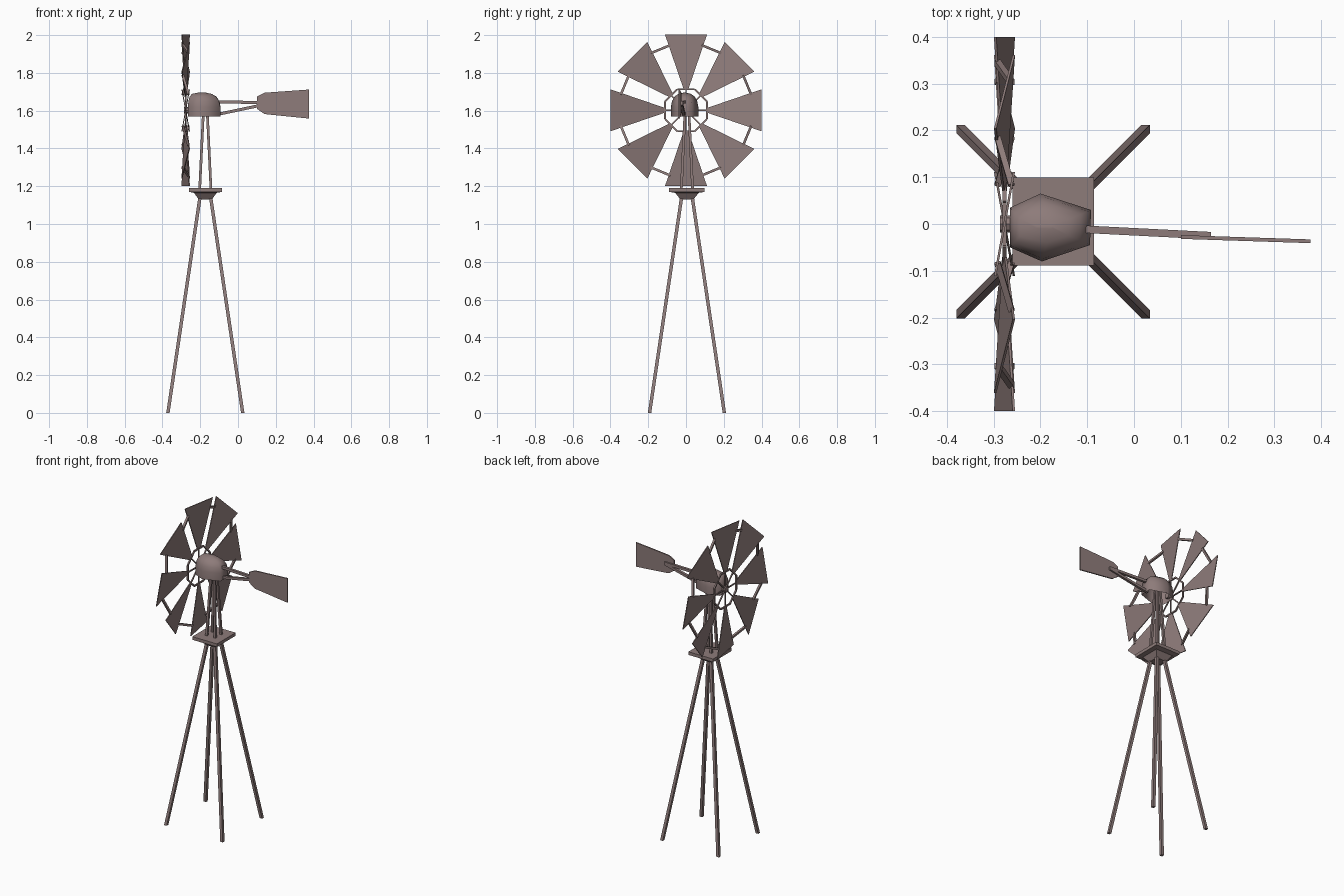
import bpy, bmesh, math
from mathutils import Vector, Matrix

cube = bpy.data.objects.get("Cube")
if cube:
    bpy.data.objects.remove(cube, do_unlink=True)

metal = bpy.data.materials.new("weathered_metal")
metal.use_nodes = True
COLOR = (0.27, 0.20, 0.195, 1)
metal.diffuse_color = COLOR
metal.node_tree.nodes["Principled BSDF"].inputs["Base Color"].default_value = COLOR

X, Y, Z = Vector((1, 0, 0)), Vector((0, 1, 0)), Vector((0, 0, 1))
TOWER = Vector((-0.173, 0.005, 0))
WHEEL = Vector((-0.277, 0, 1.602))


def finish(name, bm, smooth=False):
    bmesh.ops.recalc_face_normals(bm, faces=bm.faces)
    mesh = bpy.data.meshes.new(name)
    bm.to_mesh(mesh)
    bm.free()
    mesh.materials.append(metal)
    for p in mesh.polygons:
        p.use_smooth = smooth
    obj = bpy.data.objects.new(name, mesh)
    bpy.context.collection.objects.link(obj)
    return obj


def loft(bm, rings, cap_start=True, cap_end=True):
    """Skin a stack of equally sized point loops."""
    loops = [[bm.verts.new(p) for p in ring] for ring in rings]
    n = len(loops[0])
    for a, b in zip(loops, loops[1:]):
        for i in range(n):
            j = (i + 1) % n
            bm.faces.new((a[i], a[j], b[j], b[i]))
    if cap_start:
        bm.faces.new(loops[0][::-1])
    if cap_end:
        bm.faces.new(loops[-1])


def square(c, u, v):
    return [c - u - v, c + u - v, c + u + v, c - u + v]


def bar(bm, a, b, width, u=None, v=None):
    """Square bar from a to b, with the cross-section axes given or derived."""
    if u is None:
        d = (b - a).normalized()
        u = d.cross(X if abs(d.x) < 0.9 else Y).normalized()
        v = d.cross(u)
    u, v = u * width / 2, v * width / 2
    loft(bm, [square(a, u, v), square(b, u, v)])


# Tower legs and the short struts above the platform
corners = [(sx, sy) for sx in (-1, 1) for sy in (-1, 1)]
for name, foot, top, z0, z1, w in (
        ("tower_leg", 0.198, 0.027, 0, 1.15, 0.018),
        ("upper_strut", 0.03, 0.01, 1.18, 1.6, 0.014)):
    for i, (sx, sy) in enumerate(corners):
        bm = bmesh.new()
        out = Vector((sx, sy, 0))
        bar(bm, TOWER + out * foot + Z * z0, TOWER + out * top + Z * z1, w, X, Y)
        finish(f"{name}_{i + 1}", bm)

# Platform with its tapered underside
bm = bmesh.new()
loft(bm, [square(TOWER + Z * z, X * hx, Y * hy) for z, hx, hy in (
    (1.13, 0.035, 0.035), (1.165, 0.06, 0.062), (1.17, 0.087, 0.094), (1.19, 0.087, 0.094))])
finish("platform", bm)

# Gear housing: six-sided rounded hood, open underneath
outline = [(-0.2, 0.065), (-0.265, 0.035), (-0.265, -0.05),
           (-0.197, -0.08), (-0.094, -0.045), (-0.092, 0.03)]
cx, cy = -0.178, -0.007
bm = bmesh.new()
rings = []
for s, z in ((1, 1.57), (1, 1.62), (0.92, 1.65), (0.75, 1.674), (0.45, 1.689), (0.05, 1.696)):
    rings.append([Vector((cx + (x - cx) * (s ** 0.35 if x < -0.25 else s),
                          cy + (y - cy) * s, z)) for x, y in outline])
loft(bm, rings, cap_start=False)
finish("gear_housing", bm, smooth=True)

# Tail arms and vane
for name, z0, z1 in (("tail_arm_upper", 1.646, 1.643), ("tail_arm_lower", 1.58, 1.638)):
    bm = bmesh.new()
    bar(bm, Vector((-0.11, -0.011, z0)), Vector((0.165, -0.025, z1)), 0.016, Y, Z)
    finish(name, bm)

vane = [(0.10, 1.675), (0.14, 1.695), (0.377, 1.712), (0.377, 1.558), (0.14, 1.582), (0.10, 1.61)]
bm = bmesh.new()
loft(bm, [[Vector((x, -0.0245 - 0.033 * x + t, z)) for x, z in vane] for t in (-0.004, 0.004)])
finish("tail_vane", bm)

# Wheel: eight pitched blades, tie bars, inner ring and spokes
BLADES = 8
R_IN, R_OUT, H_IN, H_OUT, PITCH = 0.11, 0.4, 0.012, 0.111, 0.18


def on_blade(r, side):
    """Point on a blade edge of the upright blade, relative to the hub."""
    half = H_IN + (H_OUT - H_IN) * (r - R_IN) / (R_OUT - R_IN)
    return Vector((side * half * PITCH, side * half, r))


def turn(i):
    return Matrix.Rotation(-math.tau * i / BLADES, 3, "X")


ties, ring, spokes = bmesh.new(), bmesh.new(), bmesh.new()
for i in range(BLADES):
    rot, nxt = turn(i), turn(i + 1)
    bm = bmesh.new()
    edge = [on_blade(R_IN, -1), on_blade(R_IN, 1), on_blade(R_OUT, 1), on_blade(R_OUT, -1)]
    loft(bm, [[WHEEL + rot @ (p + X * t) for p in edge] for t in (-0.0025, 0.0025)])
    finish(f"blade_{i + 1}", bm)
    bar(ties, WHEEL + rot @ on_blade(0.345, 0.9), WHEEL + nxt @ on_blade(0.345, -0.9), 0.013)
    a, b = turn(i - 0.5) @ Z * 0.12, turn(i + 0.5) @ Z * 0.12
    bar(ring, WHEEL + a, WHEEL + b, 0.009)
    bar(spokes, WHEEL, WHEEL + rot @ Z * 0.115, 0.007)
finish("blade_tie_bars", ties)
finish("inner_ring", ring)
finish("wheel_spokes", spokes)

# Axle joining the wheel to the housing
bm = bmesh.new()
bmesh.ops.create_cone(bm, cap_ends=True, segments=8, radius1=0.018, radius2=0.018, depth=0.04,
                      matrix=Matrix.Translation(WHEEL + X * 0.01) @ Matrix.Rotation(math.pi / 2, 4, "Y"))
finish("axle", bm)
